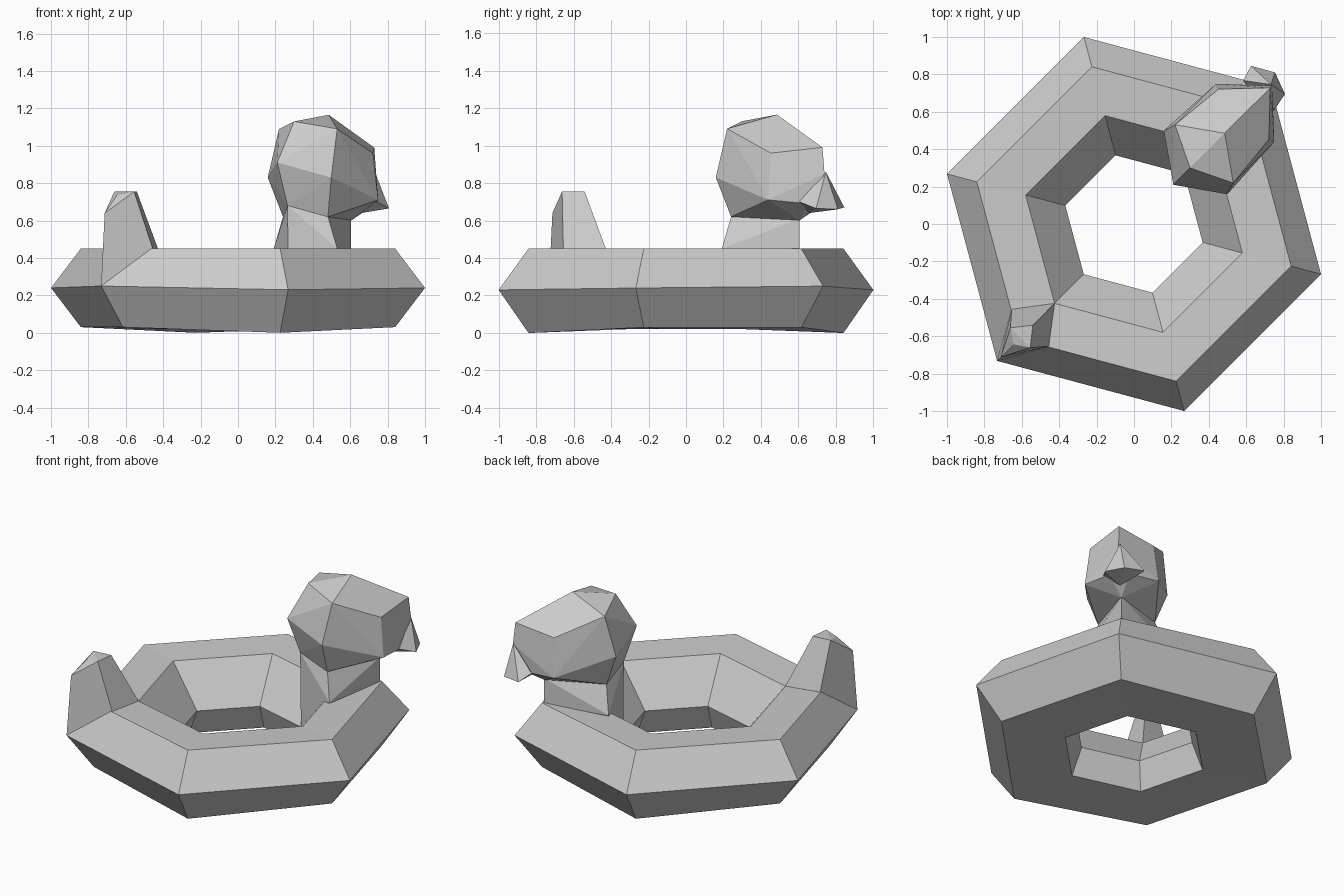
import bpy, bmesh, math

cube = bpy.data.objects.get("Cube")
if cube:
    bpy.data.objects.remove(cube, do_unlink=True)

grey = bpy.data.materials.new("plain_grey")
grey.use_nodes = True
colour = (0.6, 0.6, 0.6, 1.0)
grey.diffuse_color = colour
grey.node_tree.nodes["Principled BSDF"].inputs["Base Color"].default_value = colour

HEADING = math.radians(45)  # the float points along this diagonal


def finish(name, bm):
    """Turn the mesh to the heading, and link it as a flat-shaded object."""
    bmesh.ops.recalc_face_normals(bm, faces=bm.faces)
    mesh = bpy.data.meshes.new(name)
    bm.to_mesh(mesh)
    bm.free()
    mesh.materials.append(grey)
    obj = bpy.data.objects.new(name, mesh)
    obj.rotation_euler.z = HEADING
    bpy.context.collection.objects.link(obj)
    return obj


def faceted(name, centre, pairs=()):
    """Convex faceted solid from centre points and mirrored side points."""
    bm = bmesh.new()
    points = list(centre)
    for u, v, z in pairs:
        points += [(u, v, z), (u, -v, z)]
    for p in points:
        bm.verts.new(p)
    bmesh.ops.convex_hull(bm, input=bm.verts)
    bmesh.ops.delete(bm, geom=[v for v in bm.verts if not v.link_faces], context='VERTS')
    bmesh.ops.dissolve_limit(bm, angle_limit=math.radians(4), verts=bm.verts, edges=bm.edges)
    return finish(name, bm)


# Six-sided tube, swept from a (radius, height) section
SIDES = 6
section = [(1.035, 0.24), (0.87, 0.45), (0.6, 0.44), (0.38, 0.19), (0.45, 0.02), (0.87, 0.03)]
bm = bmesh.new()
rings = []
for k in range(SIDES):
    a = math.tau * k / SIDES
    ring = []
    for i, (r, z) in enumerate(section):
        if i == 0:
            z += (0.01, -0.01, 0)[k % 3]
        if i == 5 and k % 3 == 1:
            z = 0
        ring.append(bm.verts.new((r * math.cos(a), r * math.sin(a), z)))
    rings.append(ring)
for k in range(SIDES):
    here, there = rings[k], rings[(k + 1) % SIDES]
    for i in range(len(section)):
        j = (i + 1) % len(section)
        bm.faces.new((here[i], there[i], there[j], here[j]))
finish("float_ring", bm)

# Neck rising from the inner corner of the tube
faceted("neck",
        [(0.38, 0, 0.19), (0.375, 0, 0.68), (0.856, 0, 0.61), (0.856, 0, 0.44), (0.75, 0, 0.25)],
        [(0.51, 0.24, 0.45), (0.51, 0.17, 0.62)])

# Head
faceted("head",
        [(0.686, 0, 1.165), (0.424, 0, 1.13), (0.297, 0, 0.91), (0.375, 0, 0.68),
         (1.03, 0, 0.99), (1.045, 0, 0.85), (0.856, 0, 0.6)],
        [(0.53, 0.22, 1.09), (0.465, 0.24, 0.83), (0.51, 0.17, 0.62),
         (0.84, 0.22, 0.71), (0.83, 0.19, 0.96), (0.98, 0.06, 0.69)])

# Beak, turned slightly to one side
faceted("beak",
        [(1.045, 0.01, 0.86), (1.106, 0.04, 0.66), (1.04, 0.155, 0.67), (1.062, -0.08, 0.665),
         (0.955, 0.13, 0.71), (0.955, -0.1, 0.7), (0.93, 0, 0.64)])

# Tail rising from the opposite corner
faceted("tail",
        [(-1.035, 0, 0.25), (-0.6, 0, 0.44), (-1.008, 0, 0.64), (-0.91, 0, 0.74), (-0.765, 0, 0.755)],
        [(-0.785, 0.14, 0.45), (-0.86, 0.075, 0.755)])
